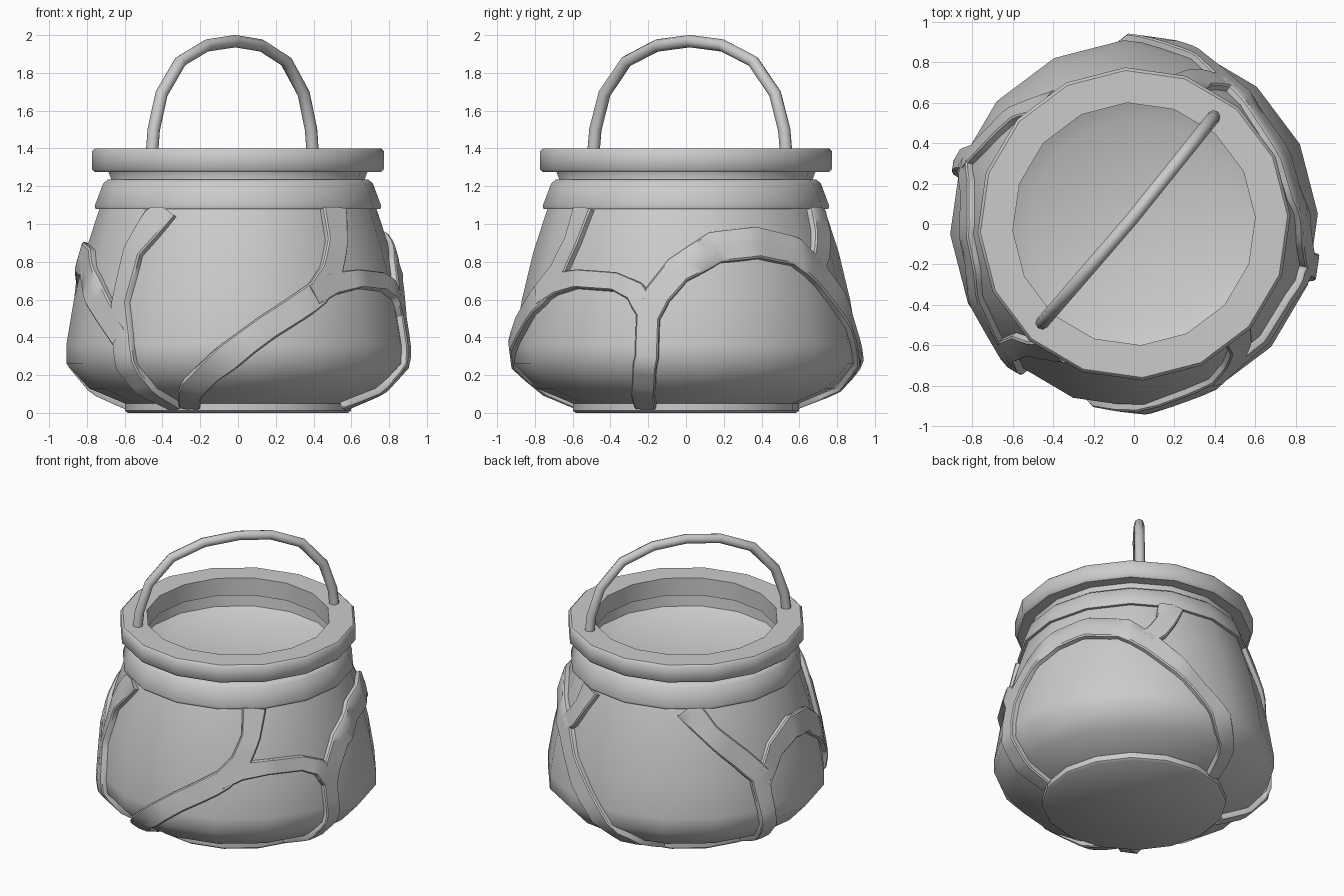
import bpy, bmesh, math
from mathutils import Vector

if "Cube" in bpy.data.objects:
    bpy.data.objects.remove(bpy.data.objects["Cube"])

SIDES = 16
PHASE = 3.2   # azimuth (degrees from the front, towards +x) of one polygon corner


def finish(name, bm, angle=45):
    bmesh.ops.remove_doubles(bm, verts=bm.verts, dist=1e-5)
    bmesh.ops.recalc_face_normals(bm, faces=bm.faces)
    me = bpy.data.meshes.new(name)
    bm.to_mesh(me)
    bm.free()
    ob = bpy.data.objects.new(name, me)
    bpy.context.collection.objects.link(ob)
    bpy.ops.object.select_all(action='DESELECT')
    ob.select_set(True)
    bpy.context.view_layer.objects.active = ob
    bpy.ops.object.shade_smooth_by_angle(angle=math.radians(angle))
    return ob


def polar(r, a, z):
    t = math.radians(a)
    return Vector((r * math.sin(t), -r * math.cos(t), z))


def lathe(name, profile, closed=False):
    bm = bmesh.new()
    rings = [[bm.verts.new(polar(r, PHASE + 360 * k / SIDES, z)) for k in range(SIDES)]
             if r > 0 else [bm.verts.new((0, 0, z))] * SIDES for r, z in profile]
    pairs = list(zip(rings, rings[1:])) + ([(rings[-1], rings[0])] if closed else [])
    for lo, hi in pairs:
        for k in range(SIDES):
            j = (k + 1) % SIDES
            bm.faces.new(list(dict.fromkeys((lo[k], lo[j], hi[j], hi[k]))))
    return finish(name, bm)


# Pot body, with a shallow inner floor below the rim
WALL = [(.60, .05), (.79, .13), (.91, .26), (.91, .36), (.87, .60), (.81, .85), (.735, 1.08)]
lathe("pot_body", [(0, 0), (.585, 0), (.60, .012), (.60, .045)] + WALL +
      [(.67, 1.23), (.69, 1.285), (.65, 1.285), (.64, 1.18), (.52, 1.12), (0, 1.10)])

# Collar band under the neck
lathe("collar_band", [(.70, 1.08), (.755, 1.08), (.76, 1.095), (.715, 1.215),
                      (.69, 1.235), (.65, 1.235)], True)

# Rim ring
lathe("rim", [(.60, 1.275), (.60, 1.40), (.76, 1.40), (.775, 1.385),
              (.775, 1.29), (.76, 1.275)], True)

# Bail handle, an arch running diagonally over the opening
half = [(1, 1.38), (.98, 1.5), (.885, 1.69), (.66, 1.86), (.34, 1.945)]
arch = [(-t, z) for t, z in half] + [(0, 1.968)] + [(t, z) for t, z in reversed(half)]
path = [Vector((-.03 + .425 * t + .015 * (1 - abs(t)), .02 + .51 * t, z)) for t, z in arch]
across = Vector((.51, -.425, 0)).normalized()
bm = bmesh.new()
rings = []
for i, p in enumerate(path):
    tan = (path[min(i + 1, len(path) - 1)] - path[max(i - 1, 0)]).normalized()
    up = tan.cross(across)
    rings.append([bm.verts.new(p + .033 * (across * math.cos(k * math.pi / 4)
                  + up * math.sin(k * math.pi / 4))) for k in range(8)])
for lo, hi in zip(rings, rings[1:]):
    for k in range(8):
        bm.faces.new((lo[k], lo[(k + 1) % 8], hi[(k + 1) % 8], hi[k]))
bm.faces.new(rings[0])
bm.faces.new(rings[-1])
finish("handle", bm, 50)


# Raised root-like straps hugging the faceted wall
def wall_point(a, z):
    z = min(max(z, .05), 1.08)
    for (r0, z0), (r1, z1) in zip(WALL, WALL[1:]):
        if z <= z1:
            break
    r = r0 + (r1 - r0) * (z - z0) / (z1 - z0)
    step = 360 / SIDES
    local = (a - PHASE) % step - step / 2
    r *= math.cos(math.radians(step / 2)) / math.cos(math.radians(local))
    return polar(r, a, z)


def wall_normal(a, z):
    z = min(max(z, .08), 1.04)
    d = wall_point(a, z + .03) - wall_point(a, z - .03)
    return polar(1, a + 90, 0).cross(d).normalized()


def strap(name, pts, lift=.036):
    # pts: (azimuth, height, width), resampled so that the strap follows the wall
    fine = []
    for p, q in zip(pts, pts[1:]):
        fine += [tuple(u + (v - u) * i / 4 for u, v in zip(p, q)) for i in range(4)]
    fine.append(pts[-1])
    c = [wall_point(a, z) for a, z, w in fine]
    bm = bmesh.new()
    rows = []
    for i, (a, z, w) in enumerate(fine):
        tan = c[min(i + 2, len(c) - 1)] - c[max(i - 2, 0)]
        side = tan.cross(wall_normal(a, z)).normalized()
        row = []
        for s, h in ((-1, -.03), (-1, lift - .008), (-.88, lift), (0, lift),
                     (.88, lift), (1, lift - .008), (1, -.03)):
            p = c[i] + side * (s * w / 2)
            b = math.degrees(math.atan2(p.x, -p.y))
            row.append(bm.verts.new(wall_point(b, p.z) + wall_normal(b, p.z) * h))
        rows.append(row)
    for lo, hi in zip(rows, rows[1:]):
        for k in range(7):
            j = (k + 1) % 7
            bm.faces.new((lo[k], lo[j], hi[j], hi[k]))
    bm.faces.new(rows[0])
    bm.faces.new(rows[-1])
    finish(name, bm, 40)


strap("strap_front_left", [(-32, 1.08, .17), (-43, .85, .13), (-45, .58, .12), (-42, .4, .12),
                           (-40, .22, .13), (-37, .11, .11), (-34, .05, .08)])
strap("strap_front_diagonal", [(-25, .05, .12), (-17, .15, .13), (10, .45, .14), (29, .63, .14),
                               (36, .74, .13), (41, .9, .12), (43, 1.08, .15)])
strap("strap_front_right", [(27, .62, .12), (36, .68, .12), (48, .705, .10), (64, .69, .10),
                            (72, .64, .11), (77, .53, .12)])
strap("strap_right", [(69, .05, .12), (74, .15, .12), (77, .3, .12), (77, .5, .12),
                      (80, .62, .14), (87, .75, .15), (101, .87, .17), (118, .895, .17),
                      (135, .85, .16), (148, .72, .15), (160, .55, .13), (169, .4, .12),
                      (183, .2, .12), (198, .05, .10)])
strap("strap_back", [(144, .74, .11), (151, .84, .13), (155, .93, .13), (159, 1.08, .17)])
strap("strap_back_left", [(216, 1.08, .17), (226, .92, .13), (240, .73, .14), (248, .6, .14),
                          (249, .45, .12), (251, .25, .12), (253, .14, .11), (255, .05, .10)])
strap("strap_left", [(249, .55, .12), (258, .73, .14), (271, .82, .16), (285, .79, .16),
                     (297, .66, .15), (308, .52, .14), (317, .4, .12)])
